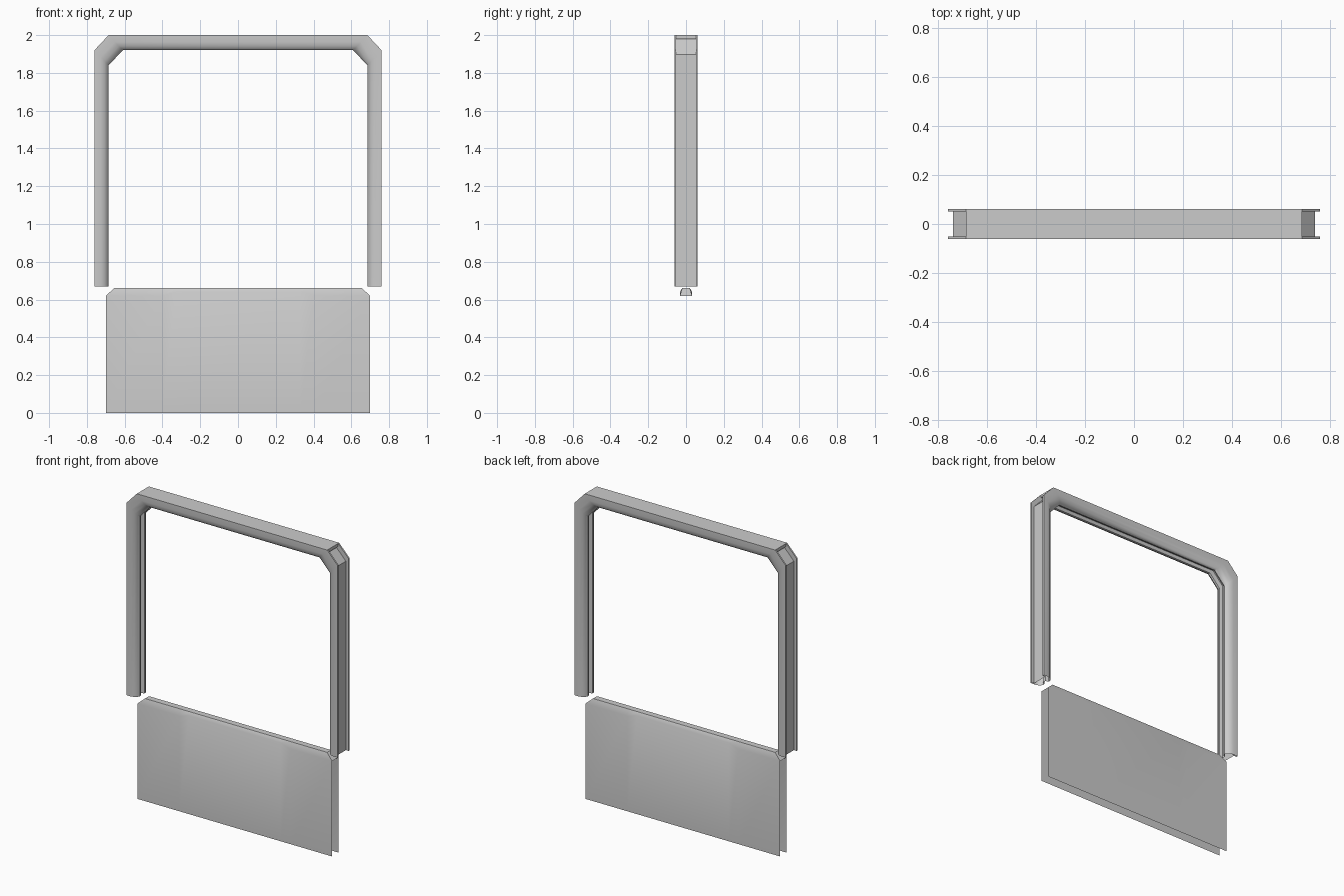
import bpy, bmesh, math

cube = bpy.data.objects.get("Cube")
if cube:
    bpy.data.objects.remove(cube, do_unlink=True)

grey = bpy.data.materials.new("light grey")
grey.use_nodes = True
colour = (0.6, 0.6, 0.6, 1)
grey.diffuse_color = colour
grey.node_tree.nodes["Principled BSDF"].inputs["Base Color"].default_value = colour


def grid_part(name, rows, closed=False, extra=(), angle=40):
    """Skin a list of equally long point rows; extra holds further faces as (row, column) corners."""
    bm = bmesh.new()
    v = [[bm.verts.new(p) for p in row] for row in rows]
    n = len(rows[0])
    for a, b in zip(v, v[1:]):
        for i in range(n if closed else n - 1):
            j = (i + 1) % n
            bm.faces.new((a[i], a[j], b[j], b[i]))
    for face in extra:
        bm.faces.new([v[r][c] for r, c in face])
    bmesh.ops.recalc_face_normals(bm, faces=bm.faces)
    mesh = bpy.data.meshes.new(name)
    bm.to_mesh(mesh)
    bm.free()
    mesh.materials.append(grey)
    ob = bpy.data.objects.new(name, mesh)
    bpy.context.collection.objects.link(ob)
    bpy.ops.object.select_all(action='DESELECT')
    ob.select_set(True)
    bpy.context.view_layer.objects.active = ob
    bpy.ops.object.shade_smooth_by_angle(angle=math.radians(angle))
    return ob


# Frame section: (share of the way from outer to inner edge, y), outer channel and two rounded lobes
half = [(0.27, 0.052), (0.0, 0.052), (0.0, 0.062), (0.45, 0.062), (0.72, 0.055),
        (0.92, 0.042), (1.0, 0.028), (0.97, 0.018), (0.72, 0.012)]
section = half + [(t, -y) for t, y in reversed(half)]

# Frame stations: outer (x, z) and inner (x, z), with cut corners, mirrored across x
stations = [((0.76, 0.67), (0.685, 0.67)),
            ((0.76, 1.92), (0.685, 1.84)),
            ((0.685, 2.0), (0.61, 1.92))]
stations += [((-o[0], o[1]), (-i[0], i[1])) for o, i in reversed(stations)]
rows = [[(o[0] + (i[0] - o[0]) * t, y, o[1] + (i[1] - o[1]) * t) for t, y in section]
        for o, i in stations]
grid_part("window_frame", rows, closed=True, angle=35)

# Flat strip that closes the channel along the top bar
cover = [[(x, y, z) for y, z in ((-0.052, 1.98), (-0.052, 2.0), (0.052, 2.0), (0.052, 1.98))]
         for x in (-0.685, 0.685)]
grid_part("top_cover", cover, closed=True,
          extra=[[(r, c) for c in range(4)] for r in (0, 1)])

# Lower panel: two sheets joined by a sloped top with cut corners, open at ends and base
xs = [-0.7, -0.4, -0.33, 0.33, 0.4, 0.7]
crease = [0.62, 0.62, 0.64, 0.64, 0.62, 0.62]


def side(y):
    return [[(x, y * 0.033, 0) for x in xs],
            [(x, y * 0.033, z) for x, z in zip(xs, crease)],
            [(max(-0.655, min(0.655, x)), y * 0.02, 0.66) for x in xs]]


grid_part("lower_panel", side(-1) + side(1)[::-1],
          extra=[[(1, c), (2, c), (3, c), (4, c)] for c in (0, 5)], angle=30)
